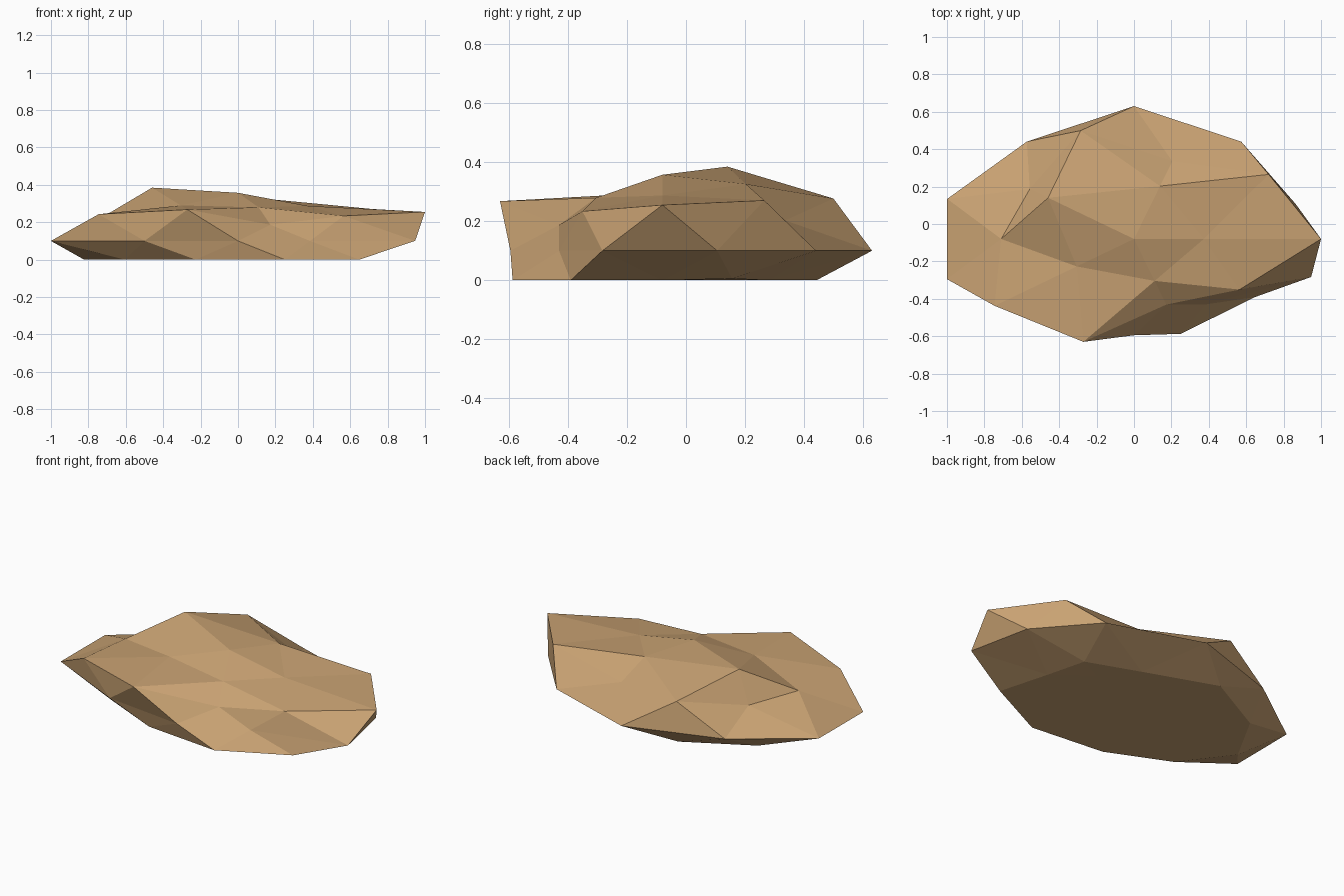
import bpy, math

if "Cube" in bpy.data.objects:
    bpy.data.objects.remove(bpy.data.objects["Cube"])

# Low-poly rock: an icosphere whose points are pushed in or out along their own
# direction, then squashed and cut flat at the ground.

# (unit height, first angle in degrees, push factor for each point round the ring)
RINGS = [
    (1.000, 0, [0.83]),
    (0.851, 0, [0.71, 0.857, 1.08, 0.72, 0.68]),
    (0.526, 36, [1.046, 1.085, 0.835, 1.03, 0.82]),
    (0.447, 0, [1.118, 0.74, 0.77, 1.03, 0.625]),
    (0.000, 18, [0.91, 0.975, 1.076, 0.975, 1.05,
                 1.052, 0.85, 0.78, 0.655, 0.996]),
    (-0.447, 36, [0.68, 0.93, 0.92, 0.82, 0.895]),
    (-0.526, 0, [0.66, 0.68, 0.945, 0.88, 0.95]),
    (-0.851, 0, [0.8] * 5),
    (-1.000, 0, [0.8]),
]
DEPTH, HEIGHT = 0.66, 0.31      # squash in y and z
SHIFT_Y, SHIFT_Z = -0.08, 0.10  # place on the ground, centred


def push(p):
    """Push factor of a point on the unit icosphere."""
    _, start, factors = min(RINGS, key=lambda r: abs(r[0] - p.z))
    n = len(factors)
    angle = math.degrees(math.atan2(p.y, p.x)) - start
    return factors[round(angle * n / 360) % n]


# rock body
bpy.ops.mesh.primitive_ico_sphere_add(subdivisions=2, radius=1)
rock = bpy.context.object
rock.name = "rock"
for v in rock.data.vertices:
    p = v.co.normalized()
    f = push(p)
    v.co = (p.x * f,
            p.y * f * DEPTH + SHIFT_Y,
            max(0.0, p.z * f * HEIGHT + SHIFT_Z))

# flat shading, one sandstone colour
for poly in rock.data.polygons:
    poly.use_smooth = False
mat = bpy.data.materials.new("sandstone")
mat.diffuse_color = (0.58, 0.36, 0.17, 1)
mat.use_nodes = True
mat.node_tree.nodes["Principled BSDF"].inputs["Base Color"].default_value = mat.diffuse_color
rock.data.materials.append(mat)
